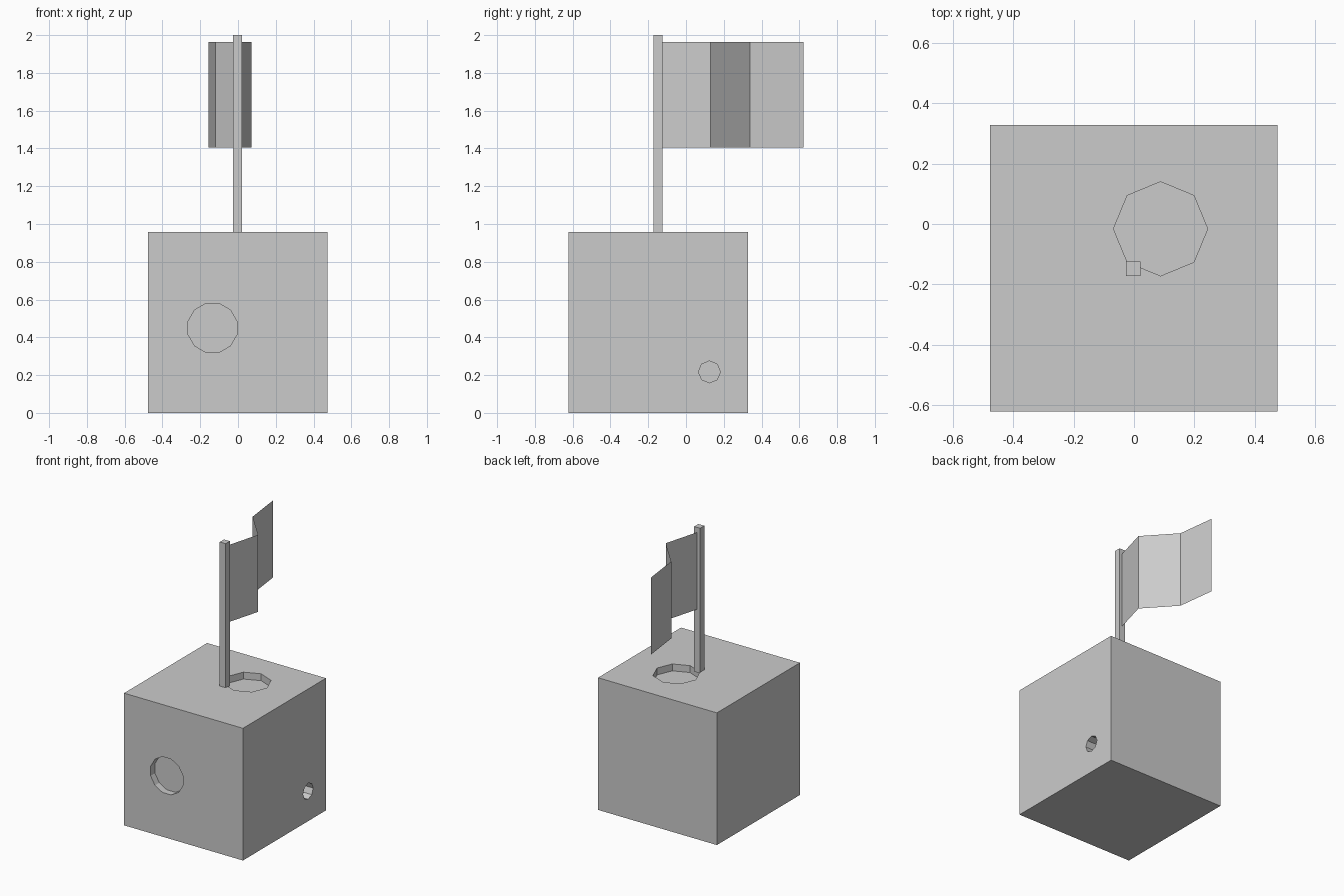
import bpy, bmesh, math
from mathutils import Matrix, Vector

if "Cube" in bpy.data.objects:
    bpy.data.objects.remove(bpy.data.objects["Cube"])


def make_object(name, bm):
    mesh = bpy.data.meshes.new(name)
    bm.to_mesh(mesh)
    bm.free()
    obj = bpy.data.objects.new(name, mesh)
    bpy.context.collection.objects.link(obj)
    return obj


def box(name, lo, hi):
    lo, hi = Vector(lo), Vector(hi)
    bm = bmesh.new()
    bmesh.ops.create_cube(bm, size=1, matrix=Matrix.Translation((lo + hi) / 2)
                          @ Matrix.Diagonal((*(hi - lo), 1)))
    return make_object(name, bm)


def cut_recess(target, name, centre, sides, radius, depth, turn, spin):
    # Cutter is centred on the face, so half its length goes inside
    bm = bmesh.new()
    bmesh.ops.create_cone(bm, cap_ends=True, segments=sides, radius1=radius,
                          radius2=radius, depth=depth * 2,
                          matrix=Matrix.Translation(centre) @ turn
                          @ Matrix.Rotation(math.radians(spin), 4, 'Z'))
    cutter = make_object(name, bm)
    cutter.hide_render = True
    mod = target.modifiers.new(name, 'BOOLEAN')
    mod.operation = 'DIFFERENCE'
    mod.solver = 'EXACT'
    mod.object = cutter
    bpy.context.view_layer.objects.active = target
    bpy.ops.object.modifier_apply(modifier=mod.name)
    bpy.data.objects.remove(cutter)


# Cube body with three shallow polygonal recesses
body = box("cube_body", (-0.477, -0.622, 0), (0.475, 0.328, 0.957))
face_y = Matrix.Rotation(math.radians(90), 4, 'X')
face_x = Matrix.Rotation(math.radians(90), 4, 'Y')
cut_recess(body, "front_recess", (-0.135, -0.622, 0.45), 12, 0.134, 0.05, face_y, 15)
cut_recess(body, "top_recess", (0.088, -0.016, 0.957), 8, 0.156, 0.05, Matrix(), 0)
cut_recess(body, "side_hole", (0.475, 0.124, 0.217), 8, 0.058, 0.08, face_x, 0)

# Square flag pole
box("flag_pole", (-0.026, -0.172, 0.95), (0.021, -0.124, 2.0))

# Folded sheet flag: a zigzag line extruded upwards
bm = bmesh.new()
path = [(0.0, -0.126), (0.071, 0.13), (-0.12, 0.34), (-0.155, 0.622)]
rows = [[bm.verts.new((x, y, z)) for x, y in path] for z in (1.405, 1.963)]
for i in range(len(path) - 1):
    bm.faces.new((rows[0][i], rows[0][i + 1], rows[1][i + 1], rows[1][i]))
make_object("flag", bm)
